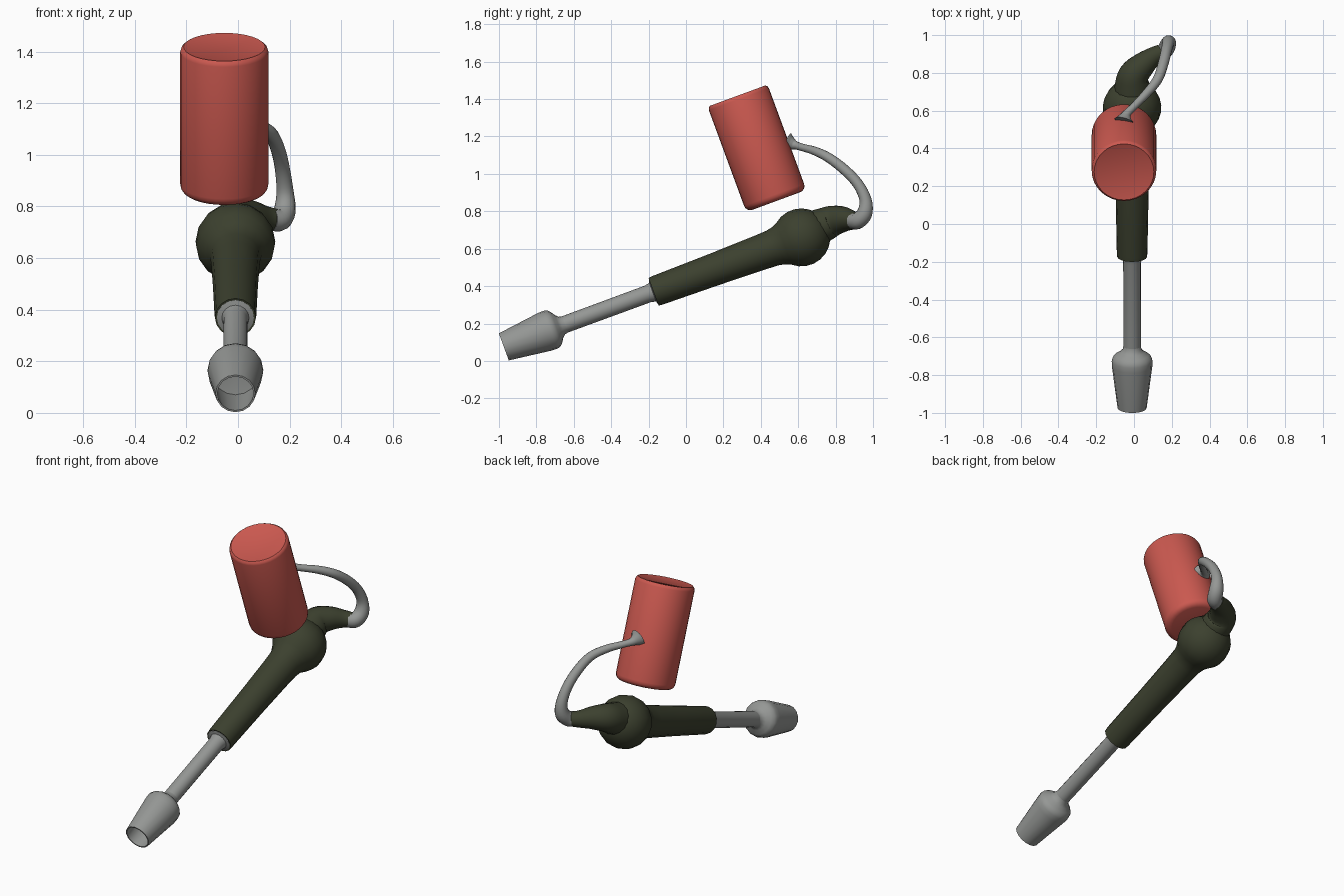
import bpy, bmesh, math
from mathutils import Vector

if "Cube" in bpy.data.objects:
    bpy.data.objects.remove(bpy.data.objects["Cube"])

TILT = math.radians(20.2)
AXIS = Vector((0, math.cos(TILT), math.sin(TILT)))
TIP = Vector((-0.01, -0.974, 0.075))


def material(name, rgb):
    m = bpy.data.materials.new(name)
    m.diffuse_color = (*rgb, 1)
    m.use_nodes = True
    m.node_tree.nodes["Principled BSDF"].inputs["Base Color"].default_value = m.diffuse_color
    return m


def sweep(name, rings, sides, mat=None, caps=(True, True), smooth=40):
    """Skin a tube through (point, radius, direction) rings."""
    bm = bmesh.new()
    loops = []
    normal = None
    for p, r, d in rings:
        d = d.normalized()
        if normal is None:
            normal = d.cross(Vector((1, 0, 0)))
        normal = (normal - d * normal.dot(d)).normalized()
        side = d.cross(normal)
        loops.append([bm.verts.new(p + r * (normal * math.cos(a) + side * math.sin(a)))
                      for a in (2 * math.pi * i / sides for i in range(sides))])
    for a, b in zip(loops, loops[1:]):
        for i in range(sides):
            j = (i + 1) % sides
            bm.faces.new((a[i], a[j], b[j], b[i]))
    if caps[0]:
        bm.faces.new(loops[0][::-1])
    if caps[1]:
        bm.faces.new(loops[-1])
    me = bpy.data.meshes.new(name)
    bmesh.ops.recalc_face_normals(bm, faces=bm.faces)
    bm.to_mesh(me)
    bm.free()
    ob = bpy.data.objects.new(name, me)
    bpy.context.collection.objects.link(ob)
    if mat:
        me.materials.append(mat)
    bpy.ops.object.select_all(action='DESELECT')
    ob.select_set(True)
    bpy.context.view_layer.objects.active = ob
    bpy.ops.object.shade_smooth_by_angle(angle=math.radians(smooth))
    return ob


def lathe(name, base, axis, profile, sides, **kw):
    """Profile of (distance along axis, radius)."""
    return sweep(name, [(base + axis * t, r, axis) for t, r in profile], sides, **kw)


def tube(name, pts, sides, steps=4, **kw):
    """Smooth tube through (x, y, z, radius) points."""
    p = [Vector(q) for q in pts]
    p = [2 * p[0] - p[1]] + p + [2 * p[-1] - p[-2]]
    s = []
    for i in range(1, len(p) - 2):
        a, b, c, d = p[i - 1:i + 3]
        for k in range(steps):
            t = k / steps
            s.append(0.5 * (2 * b + (c - a) * t + (2 * a - 5 * b + 4 * c - d) * t * t
                            + (3 * b - a - 3 * c + d) * t ** 3))
    s.append(p[-2])
    rings = [(q.to_3d(), q.w, (s[min(i + 1, len(s) - 1)] - s[max(i - 1, 0)]).to_3d())
             for i, q in enumerate(s)]
    return sweep(name, rings, sides, **kw)


red = material("red_paint", (0.60, 0.10, 0.08))
olive = material("dark_olive", (0.045, 0.052, 0.028))
grey = material("steel_grey", (0.30, 0.31, 0.30))

# Hollow tapered nozzle
lathe("nozzle", TIP, AXIS,
      [(0.24, 0.03), (0.23, 0.09), (0.0, 0.070), (0.0, 0.077), (0.235, 0.107), (0.265, 0.108),
       (0.285, 0.103), (0.30, 0.088), (0.315, 0.065), (0.33, 0.05), (0.35, 0.046)], 16, mat=grey)

# Barrel pipe, slightly flared where it enters the handle
lathe("barrel", TIP, AXIS,
      [(0.25, 0.046), (0.82, 0.047), (0.848, 0.053), (0.853, 0.072), (0.87, 0.072)], 16, mat=grey)

# Handle blending into the valve ball
R, C = 0.155, 1.695
ball = [(C + R * math.cos(a), R * math.sin(a))
        for a in (math.radians(d) for d in range(130, 0, -15))]
lathe("handle", TIP, AXIS,
      [(0.855, 0.068), (0.853, 0.079), (0.875, 0.081), (1.2, 0.087), (1.45, 0.094),
       (1.53, 0.098), (1.565, 0.105)] + ball, 16, mat=olive, smooth=50)

# Curved neck leaving the ball
tube("neck", [(-0.01, 0.64, 0.69, 0.10), (-0.01, 0.73, 0.725, 0.092), (0.0, 0.79, 0.75, 0.082),
              (0.05, 0.845, 0.757, 0.067), (0.10, 0.885, 0.752, 0.052),
              (0.145, 0.91, 0.748, 0.043)], 16, mat=olive)

# Bent hose from the neck to the canister, flared at the joint
tube("hose", [(0.13, 0.895, 0.748, 0.043), (0.165, 0.92, 0.75, 0.044), (0.182, 0.955, 0.79, 0.042),
              (0.182, 0.96, 0.86, 0.033), (0.172, 0.92, 0.945, 0.029), (0.155, 0.85, 1.02, 0.028),
              (0.125, 0.765, 1.085, 0.026), (0.065, 0.69, 1.122, 0.023), (0.005, 0.628, 1.14, 0.02),
              (-0.035, 0.588, 1.152, 0.022), (-0.047, 0.565, 1.16, 0.034),
              (-0.053, 0.545, 1.167, 0.052)], 14, mat=grey)

# Fuel canister with rounded ends, standing square to the handle
up = Vector((0, -math.sin(TILT), math.cos(TILT)))
r, h, b = 0.171, 0.6, 0.035
foot = [(b - b * math.cos(a), r - b + b * math.sin(a))
        for a in (math.radians(d) for d in (0, 22.5, 45, 67.5, 90))]
lathe("canister", Vector((-0.053, 0.483, 0.855)), up,
      foot + [(h - 0.02, r), (h - 0.008, r - 0.004), (h, r - 0.013), (h - 0.002, r - 0.018)],
      32, mat=red)
